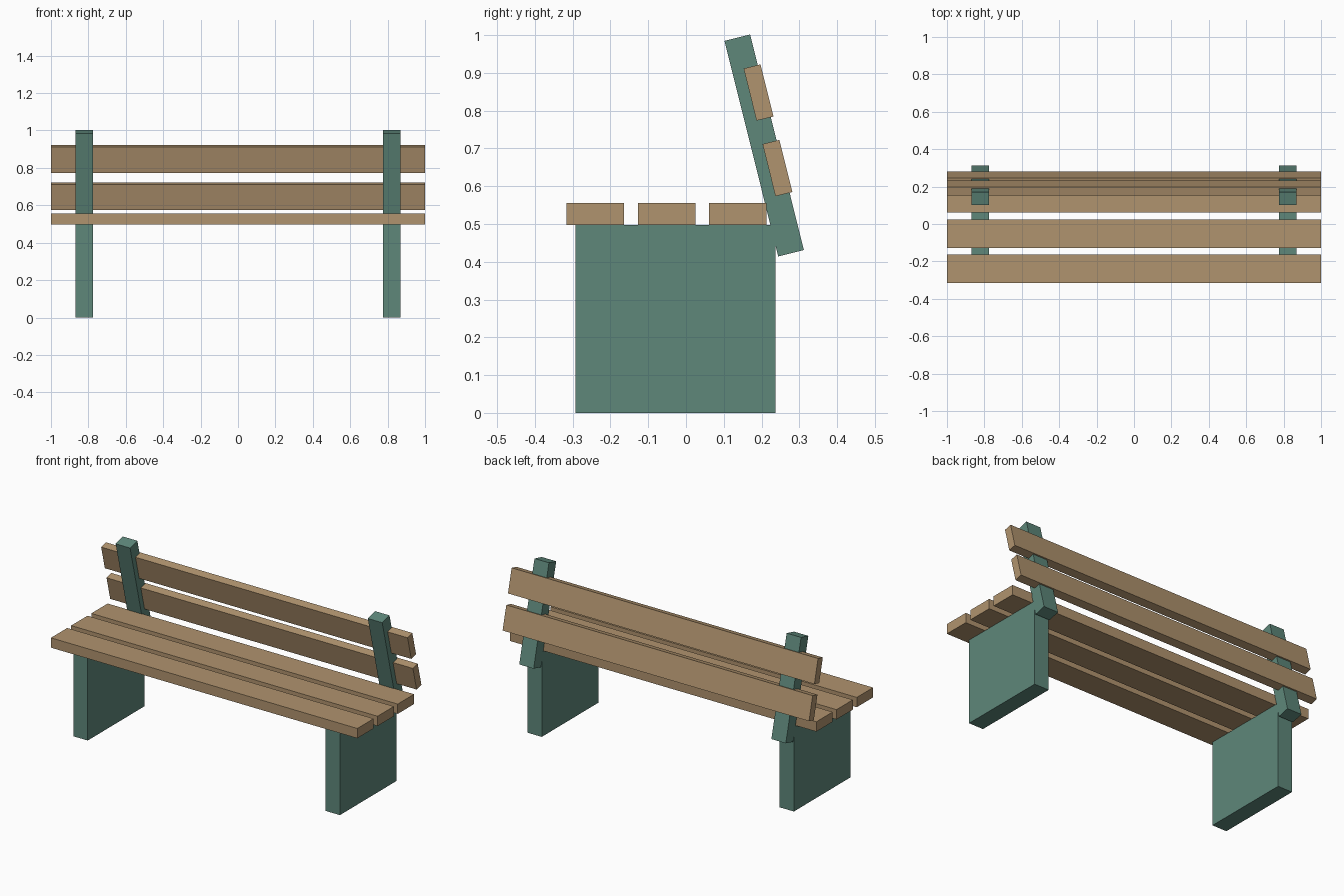
import bpy
import math

cube = bpy.data.objects.get("Cube")
if cube:
    bpy.data.objects.remove(cube, do_unlink=True)


def make_material(name, rgb):
    mat = bpy.data.materials.new(name)
    mat.use_nodes = True
    mat.diffuse_color = (*rgb, 1)
    mat.node_tree.nodes["Principled BSDF"].inputs["Base Color"].default_value = (*rgb, 1)
    return mat


def box(name, centre, size, mat, lean=0.0):
    """Box with sharp edges, tilted about x and with its scale applied."""
    bpy.ops.mesh.primitive_cube_add(size=1, location=centre)
    obj = bpy.context.object
    obj.name = name
    obj.scale = size
    bpy.ops.object.transform_apply(location=False, rotation=False, scale=True)
    obj.rotation_euler.x = lean
    obj.data.materials.append(mat)
    return obj


wood = make_material("tan wood", (0.434, 0.292, 0.156))
green = make_material("green painted frame", (0.112, 0.242, 0.195))

LEAN = math.radians(14)
FRAME_X, FRAME_W = 0.823, 0.094

# End panels and the leaning back uprights
for side, sign in (("left", 1), ("right", -1)):
    x = sign * FRAME_X
    box(f"{side}_leg_panel", (x, -0.028, 0.2485), (FRAME_W, 0.529, 0.497), green)
    box(f"{side}_back_upright", (x, 0.207, 0.708), (FRAME_W, 0.07, 0.588), green, LEAN)

# Seat planks
for name, y in (("front", -0.24), ("middle", -0.051), ("rear", 0.137)):
    box(f"{name}_seat_plank", (0, y, 0.526), (2, 0.152, 0.058), wood)

# Back rest planks, let into the rear of the uprights
for name, y, z in (("lower", 0.242, 0.648), ("upper", 0.192, 0.848)):
    box(f"{name}_back_plank", (0, y, z), (2, 0.046, 0.142), wood, LEAN)
